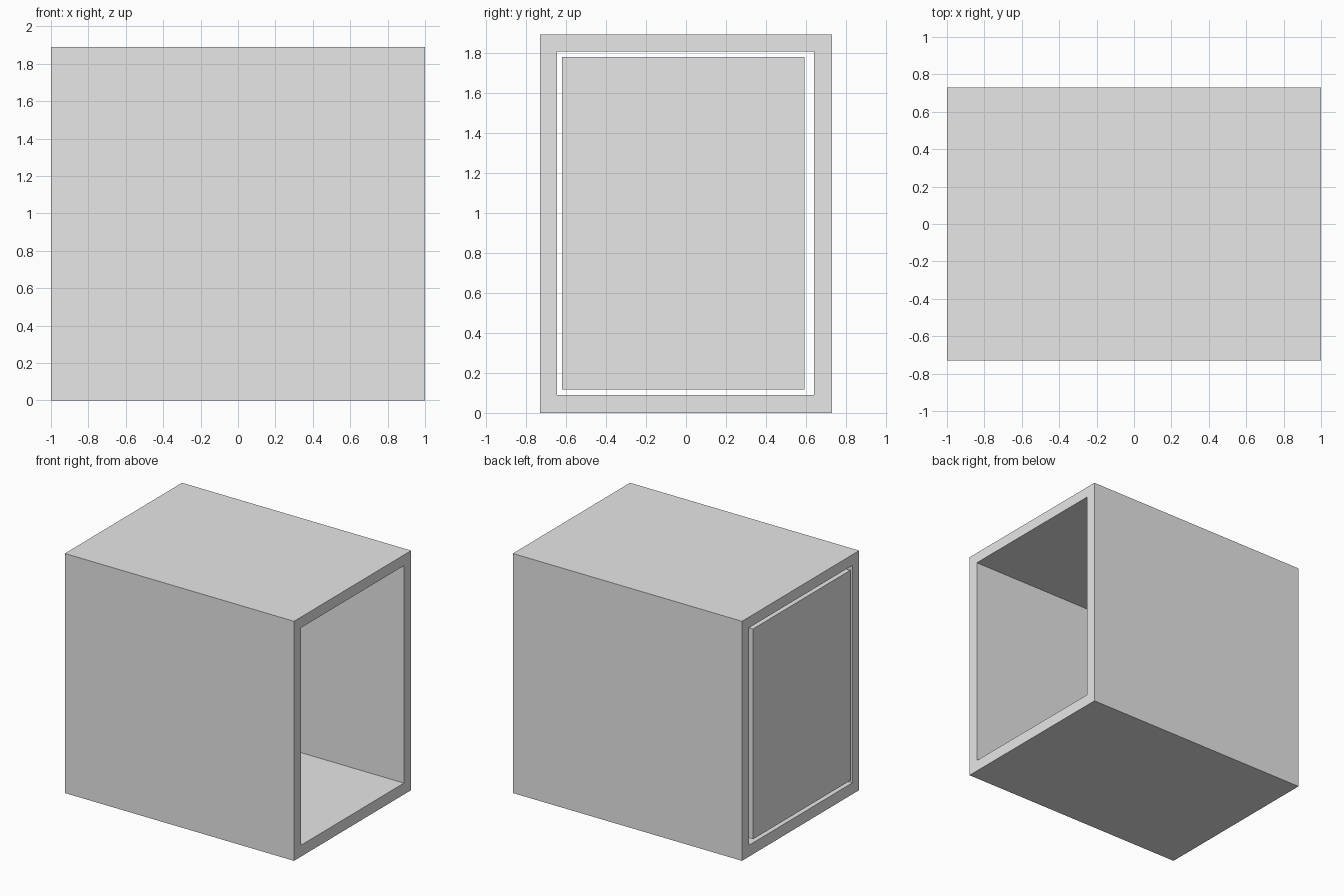
import bpy
import bmesh
from mathutils import Vector

cube = bpy.data.objects.get("Cube")
if cube:
    bpy.data.objects.remove(cube, do_unlink=True)

# Single plain grey
GREY = (0.8, 0.8, 0.8, 1.0)
grey = bpy.data.materials.new("light_grey")
grey.use_nodes = True
grey.diffuse_color = GREY
grey.node_tree.nodes["Principled BSDF"].inputs["Base Color"].default_value = GREY


def finish(name, bm):
    bmesh.ops.recalc_face_normals(bm, faces=bm.faces)
    mesh = bpy.data.meshes.new(name)
    bm.to_mesh(mesh)
    bm.free()
    mesh.materials.append(grey)
    obj = bpy.data.objects.new(name, mesh)
    bpy.context.collection.objects.link(obj)
    return obj


def rectangle(y0, y1, z0, z1):
    return [(y0, z0), (y1, z0), (y1, z1), (y0, z1)]


def ring(bm, x, corners):
    return [bm.verts.new((x, y, z)) for y, z in corners]


def bridge(bm, a, b):
    for i in range(4):
        j = (i + 1) % 4
        bm.faces.new((a[i], a[j], b[j], b[i]))


# Casing: rectangular tube, open at both ends
bm = bmesh.new()
outer = rectangle(-0.73, 0.73, 0, 1.89)
inner = rectangle(-0.645, 0.64, 0.09, 1.805)
loops = [ring(bm, x, c) for x, c in
         ((-1, outer), (1, outer), (1, inner), (-1, inner))]
for i in range(4):
    bridge(bm, loops[i], loops[(i + 1) % 4])
finish("casing", bm)

# Door panel: sits in the right end with a narrow gap all round
bm = bmesh.new()
profile = rectangle(-0.62, 0.592, 0.118, 1.777)
near, far = ring(bm, -1, profile), ring(bm, -0.91, profile)
bridge(bm, near, far)
bm.faces.new(near)
bm.faces.new(far)
finish("door_panel", bm)
